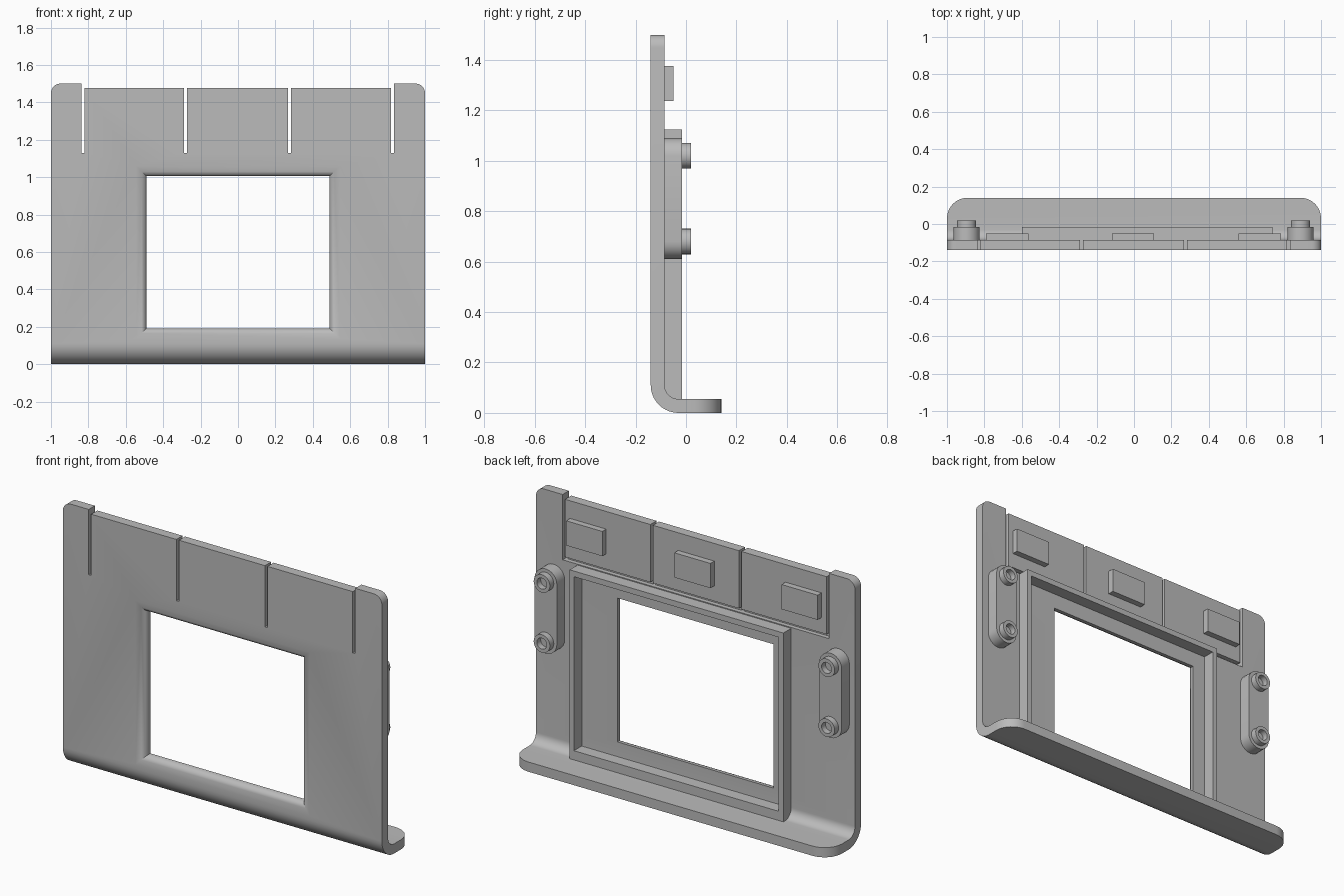
import bpy, bmesh
from math import sin, cos, pi, radians

old = bpy.data.objects.get("Cube")
if old:
    bpy.data.objects.remove(old, do_unlink=True)

grey = bpy.data.materials.new("plain grey")
grey.use_nodes = True
grey.diffuse_color = (0.5, 0.5, 0.5, 1)
grey.node_tree.nodes["Principled BSDF"].inputs["Base Color"].default_value = (0.5, 0.5, 0.5, 1)

FRONT, BACK, PAD = -0.14, -0.085, -0.015


def finish(name, bm):
    bmesh.ops.recalc_face_normals(bm, faces=bm.faces)
    mesh = bpy.data.meshes.new(name)
    bm.to_mesh(mesh)
    bm.free()
    mesh.materials.append(grey)
    obj = bpy.data.objects.new(name, mesh)
    bpy.context.collection.objects.link(obj)
    return obj


def smooth(obj):
    bpy.ops.object.select_all(action='DESELECT')
    obj.select_set(True)
    bpy.context.view_layer.objects.active = obj
    bpy.ops.object.shade_smooth_by_angle(angle=radians(35))


def loft(name, rings, closed=False):
    """Skin a list of equal-length point rings; cap the ends unless closed."""
    bm = bmesh.new()
    rows = [[bm.verts.new(p) for p in ring] for ring in rings]
    n = len(rows[0])
    pairs = list(zip(rows, rows[1:])) + ([(rows[-1], rows[0])] if closed else [])
    for a, b in pairs:
        for i in range(n):
            j = (i + 1) % n
            bm.faces.new((a[i], a[j], b[j], b[i]))
    if not closed:
        bm.faces.new(rows[0])
        bm.faces.new(rows[-1])
    return finish(name, bm)


def rect(x0, x1, z0, z1, y, grow=0.0):
    return [(x0 - grow, y, z0 - grow), (x1 + grow, y, z0 - grow),
            (x1 + grow, y, z1 + grow), (x0 - grow, y, z1 + grow)]


def box(name, x0, x1, y0, y1, z0, z1):
    return loft(name, [rect(x0, x1, z0, z1, y) for y in (y0, y1)])


def stadium(x, z0, z1, r, y, n=24):
    """Circle split at its middle; z0 and z1 are the two end centres."""
    pts = []
    for centre, start in ((z1, 0), (z0, pi)):
        for i in range(n // 2 + 1):
            a = start + 2 * pi * i / n
            pts.append((x + r * cos(a), y, centre + r * sin(a)))
    return pts


def circle(x, z, r, y, n=24):
    return [(x + r * cos(2 * pi * i / n), y, z + r * sin(2 * pi * i / n)) for i in range(n)]


# Bent plate: L profile with a rounded bend, swept along x
def bend(r, steps=10):
    return [(-0.03 - r * cos(pi / 2 * i / steps), 0.11 - r * sin(pi / 2 * i / steps))
            for i in range(steps + 1)]


profile = [(FRONT, 1.5)] + bend(0.11) + [(0.14, 0), (0.14, 0.055)] + bend(0.055)[::-1] + [(BACK, 1.5)]
plate = loft("bent_plate", [[(x, y, z) for y, z in profile] for x in (-1, 1)])

# Round the plate's top corners and the foot's back corners
bm = bmesh.new()
bm.from_mesh(plate.data)


def round_edges(test, radius):
    edges = [e for e in bm.edges if all(abs(v.co.x) > 0.999 and test(v.co) for v in e.verts)
             and e.verts[0].co.x * e.verts[1].co.x > 0]
    bmesh.ops.bevel(bm, geom=edges, offset=radius, segments=8, profile=0.5, affect='EDGES')


round_edges(lambda c: c.z > 1.49, 0.05)
round_edges(lambda c: c.y > 0.13, 0.11)
bm.to_mesh(plate.data)
bm.free()

# Cutters: flared window, lowered tab tops, slots and the hinge groove
flare = [(-0.16, 0.06), (FRONT, 0.055), (-0.132, 0.025), (-0.12, 0.008), (-0.105, 0), (-0.05, 0)]
cutters = [
    loft("window_cutter", [rect(-0.49, 0.49, 0.19, 1.005, y, g) for y, g in flare]),
    box("tab_top_cutter", -0.825, 0.825, -0.2, 0, 1.477, 1.6),
    box("groove_cutter", -0.832, 0.832, -0.11, 0, 1.13, 1.15),
]
for x in (-0.83, -0.28, 0.275, 0.825):
    cutters.append(box("slot_cutter", x - 0.008, x + 0.008, -0.2, 0, 1.13, 1.6))
bpy.context.view_layer.objects.active = plate
for cutter in cutters:
    cutter.hide_render = True
    mod = plate.modifiers.new("cut", 'BOOLEAN')
    mod.operation = 'DIFFERENCE'
    mod.solver = 'EXACT'
    mod.object = cutter
    bpy.ops.object.modifier_apply(modifier=mod.name)
    bpy.data.objects.remove(cutter, do_unlink=True)
smooth(plate)

# Raised rim around the window, offset to one side
outer, inner = (-0.6, 0.74, 0.05, 1.125), (-0.57, 0.713, 0.107, 1.093)
loft("window_rim", [rect(*outer, -0.1), rect(*outer, PAD), rect(*inner, PAD), rect(*inner, -0.1)],
     closed=True)

# Raised block on the back of each tab
for name, x in (("right", -0.677), ("middle", -0.005), ("left", 0.673)):
    box(name + "_tab_block", x - 0.113, x + 0.113, -0.095, -0.05, 1.237, 1.377)

# Mounting pads, each with two hollow bosses
for name, x in (("right", -0.895), ("left", 0.89)):
    smooth(loft(name + "_pad", [stadium(x, 0.68, 1.02, 0.07, y) for y in (-0.095, PAD)]))
    for level, z in (("lower", 0.68), ("upper", 1.02)):
        steps = [(0.051, -0.03), (0.051, 0.02), (0.031, 0.02), (0.031, -0.014)]
        smooth(loft(f"{name}_{level}_boss", [circle(x, z, r, y) for r, y in steps]))
